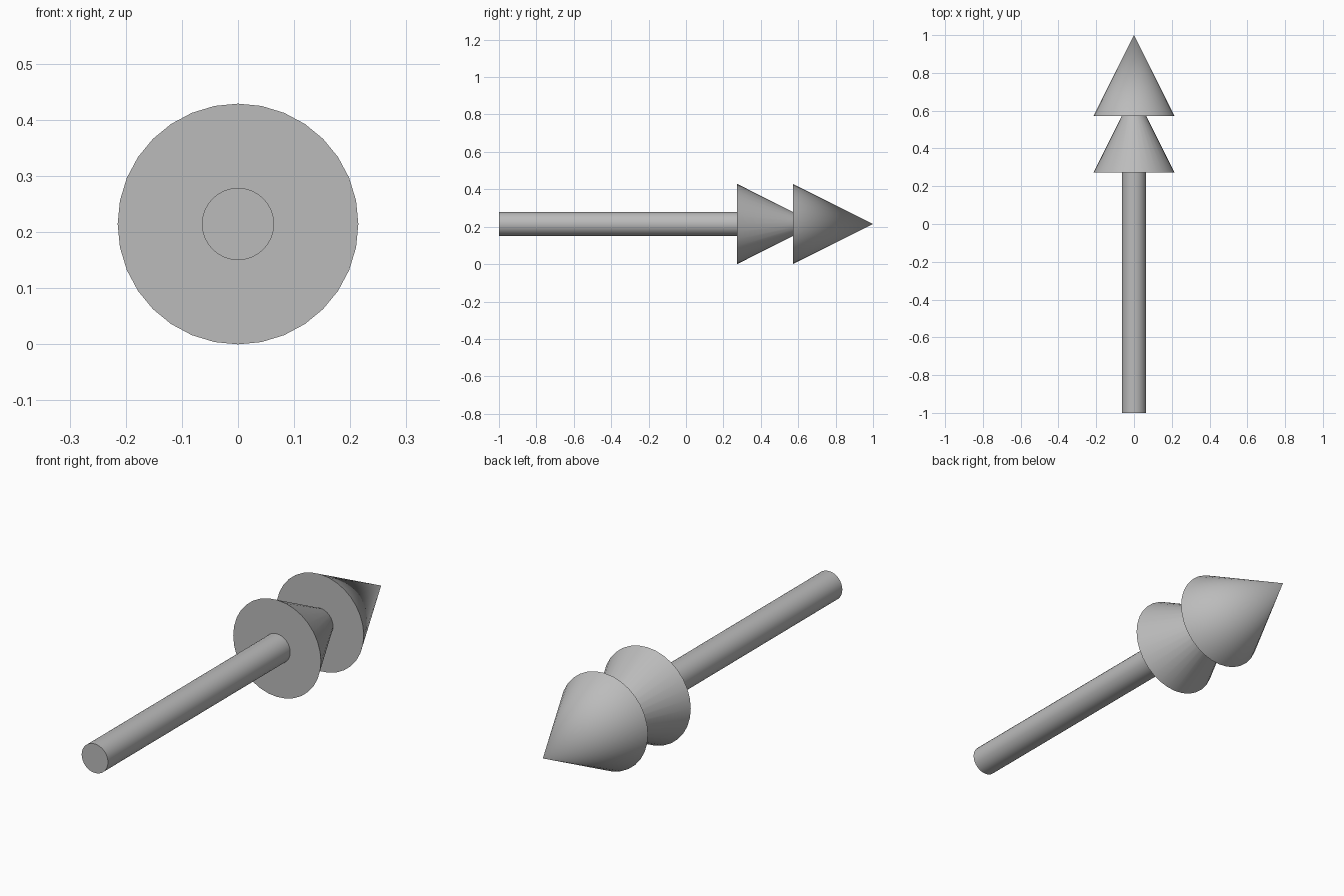
import bpy
import bmesh
from math import radians
from mathutils import Matrix

cube = bpy.data.objects.get("Cube")
if cube:
    bpy.data.objects.remove(cube, do_unlink=True)

HEAD_R = 0.2145
SHAFT_R = 0.0643
TIP_Y = 1.0
FRONT_BASE = 0.572
REAR_BASE = 0.273

# Plain grey for the whole arrow
grey = bpy.data.materials.new("plain_grey")
grey.use_nodes = True
colour = (0.5, 0.5, 0.5, 1.0)
grey.diffuse_color = colour
grey.node_tree.nodes["Principled BSDF"].inputs["Base Color"].default_value = colour


def tapered_part(name, y0, y1, r0, r1, sides=32):
    """Capped cone or cylinder lying along y, from y0 to y1."""
    mesh = bpy.data.meshes.new(name)
    bm = bmesh.new()
    place = Matrix.Translation((0, (y0 + y1) / 2, HEAD_R)) @ Matrix.Rotation(radians(-90), 4, 'X')
    bmesh.ops.create_cone(bm, cap_ends=True, segments=sides, radius1=r0,
                          radius2=r1, depth=y1 - y0, matrix=place)
    bmesh.ops.recalc_face_normals(bm, faces=bm.faces)
    bm.to_mesh(mesh)
    bm.free()
    mesh.materials.append(grey)
    obj = bpy.data.objects.new(name, mesh)
    bpy.context.collection.objects.link(obj)
    bpy.ops.object.select_all(action='DESELECT')
    obj.select_set(True)
    bpy.context.view_layer.objects.active = obj
    bpy.ops.object.shade_smooth_by_angle(angle=radians(30))
    return obj


# Long round shaft
tapered_part("shaft", -1.0, REAR_BASE, SHAFT_R, SHAFT_R)
# Rear head narrows to the shaft width where it meets the front head
tapered_part("rear_arrowhead", REAR_BASE, FRONT_BASE, HEAD_R, SHAFT_R)
# Pointed front head
tapered_part("front_arrowhead", FRONT_BASE, TIP_Y, HEAD_R, 0.0)
